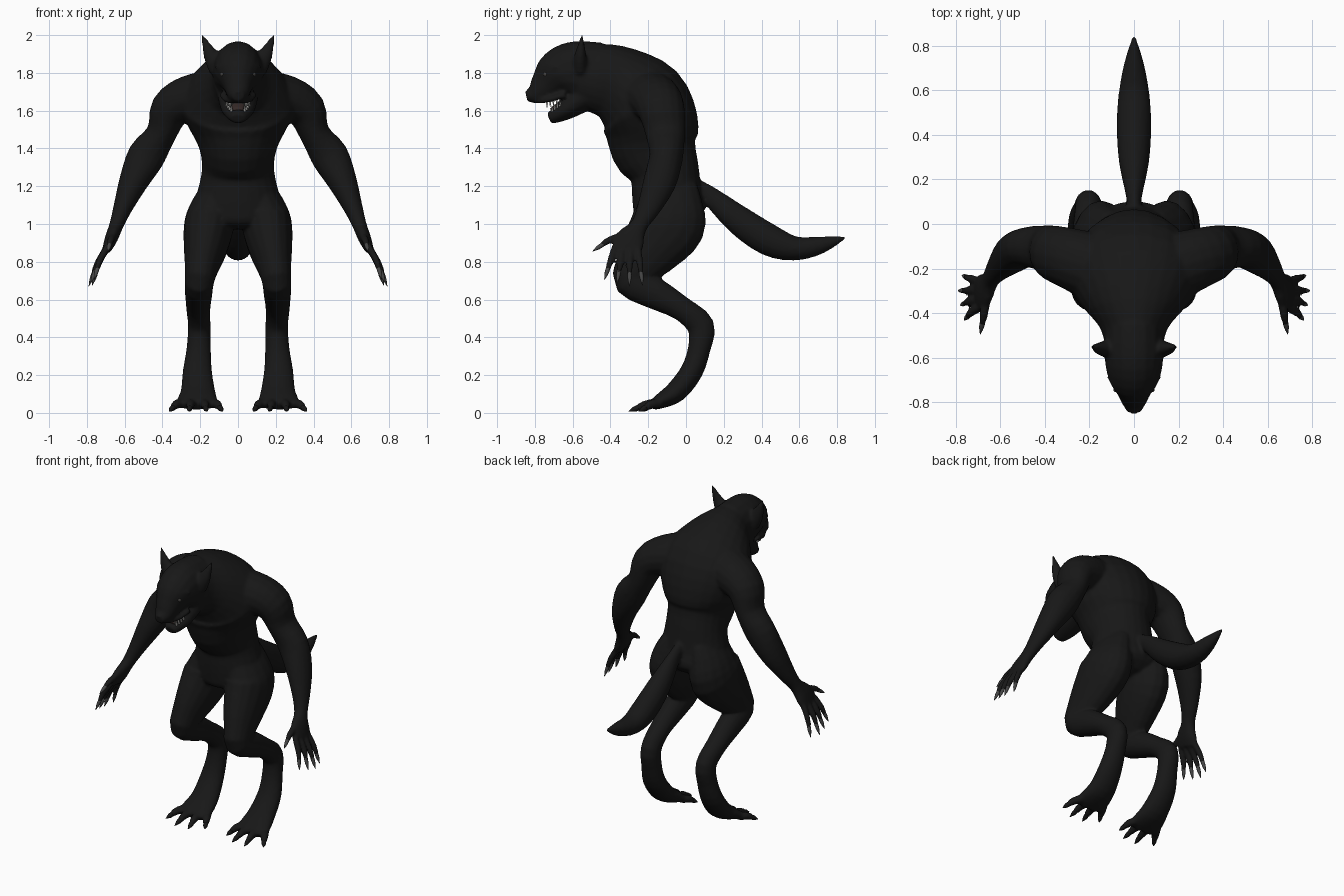
import bpy, bmesh, math
from mathutils import Vector

cube = bpy.data.objects.get("Cube")
if cube:
    bpy.data.objects.remove(cube)

X, Y = Vector((1, 0, 0)), Vector((0, 1, 0))


def material(name, rgb, rough=0.8):
    m = bpy.data.materials.new(name)
    m.use_nodes = True
    m.diffuse_color = (*rgb, 1)
    bsdf = m.node_tree.nodes["Principled BSDF"]
    bsdf.inputs["Base Color"].default_value = (*rgb, 1)
    bsdf.inputs["Roughness"].default_value = rough
    return m


fur = material("black fur", (0.0088, 0.0088, 0.0088))
claw_grey = material("claw grey", (0.06, 0.06, 0.06))
ivory = material("tooth ivory", (0.7, 0.69, 0.66))
flesh = material("dark mouth flesh", (0.035, 0.022, 0.02))
eye_grey = material("eye grey", (0.06, 0.056, 0.052))


def spline(rings, steps):
    """Catmull-Rom interpolation of ring tuples."""
    pts = [Vector(r) for r in rings]
    out = []
    for i in range(len(pts) - 1):
        a, b, c, d = pts[max(i - 1, 0)], pts[i], pts[i + 1], pts[min(i + 2, len(pts) - 1)]
        for s in range(steps):
            t = s / steps
            out.append(b + (c - a) * (t / 2) + (a * 2 - b * 5 + c * 4 - d) * (t * t / 2)
                       + (b * 3 - a - c * 3 + d) * (t ** 3 / 2))
    return out + [pts[-1]]


def loft(bm, rings, ref=X, sides=16, steps=3, mirror=False):
    """Tube of elliptical rings (x, y, z, half width along ref, other half width)."""
    for sign in ((1, -1) if mirror else (1,)):
        data = spline(rings, steps)
        centres = [Vector((r[0] * sign, r[1], r[2])) for r in data]
        loops = []
        for i, r in enumerate(data):
            tangent = (centres[min(i + 1, len(data) - 1)] - centres[max(i - 1, 0)]).normalized()
            u = (ref - tangent * ref.dot(tangent)).normalized()
            v = tangent.cross(u)
            loops.append([bm.verts.new(centres[i] + u * (max(r[3], .001) * math.cos(a))
                                       + v * (max(r[4], .001) * math.sin(a)))
                          for a in (math.tau * k / sides for k in range(sides))])
        for p, q in zip(loops, loops[1:]):
            for k in range(sides):
                n = (k + 1) % sides
                bm.faces.new((p[k], p[n], q[n], q[k]))
        bm.faces.new(loops[0][::-1])
        bm.faces.new(loops[-1])


def finish(bm, name, mat):
    bmesh.ops.recalc_face_normals(bm, faces=bm.faces)
    for f in bm.faces:
        f.smooth = True
    me = bpy.data.meshes.new(name)
    bm.to_mesh(me)
    bm.free()
    me.materials.append(mat)
    ob = bpy.data.objects.new(name, me)
    bpy.context.collection.objects.link(ob)
    return ob


body, hand_claws, foot_claws = bmesh.new(), bmesh.new(), bmesh.new()

# Torso and neck, from pelvis up and forward
loft(body, [(0, -.07, .99, .12, .1), (0, -.08, 1.04, .23, .185), (0, -.1, 1.14, .222, .185),
            (0, -.115, 1.28, .192, .185), (0, -.165, 1.4, .205, .23), (0, -.185, 1.53, .27, .25),
            (0, -.24, 1.65, .305, .248), (0, -.36, 1.74, .23, .206), (0, -.47, 1.77, .15, .185),
            (0, -.56, 1.78, .13, .165)], sides=24)

# Head, muzzle and lower jaw
loft(body, [(0, -.48, 1.79, .135, .175), (0, -.6, 1.81, .132, .158), (0, -.68, 1.79, .118, .13),
            (0, -.74, 1.737, .08, .092), (0, -.795, 1.69, .058, .058), (0, -.845, 1.675, .03, .026)])
loft(body, [(0, -.54, 1.68, .11, .085), (0, -.63, 1.612, .092, .06), (0, -.685, 1.577, .066, .042),
            (0, -.725, 1.558, .038, .03)])
# Upper lips, brow ridges and nose
loft(body, [(.085, -.64, 1.685, .016, .016), (.064, -.72, 1.66, .016, .016),
            (.035, -.78, 1.652, .014, .014), (.01, -.81, 1.655, .012, .012)], ref=Y, mirror=True)
loft(body, [(.02, -.755, 1.81, .013, .013), (.07, -.735, 1.83, .018, .016),
            (.11, -.68, 1.83, .014, .014)], ref=Y, mirror=True)
loft(body, [(0, -.81, 1.705, .03, .02), (0, -.845, 1.685, .025, .02)])

# Arms
loft(body, [(.13, -.21, 1.68, .16, .14), (.27, -.16, 1.655, .14, .127), (.36, -.13, 1.6, .125, .108),
            (.405, -.11, 1.48, .105, .08), (.485, -.105, 1.36, .09, .1), (.555, -.14, 1.22, .088, .077),
            (.612, -.2, 1.08, .062, .05), (.645, -.25, .99, .046, .038), (.672, -.295, .92, .08, .034),
            (.695, -.315, .865, .078, .024)], ref=Y, mirror=True)

# Legs with raised hocks
loft(body, [(.1, -.09, 1.2, .08, .15), (.13, -.085, 1.1, .115, .175), (.152, -.095, 1., .133, .198),
            (.172, -.18, .88, .117, .167), (.193, -.26, .77, .09, .124), (.205, -.29, .695, .078, .09),
            (.208, -.17, .635, .073, .085), (.21, -.02, .55, .064, .065), (.205, .078, .46, .06, .073),
            (.208, .07, .34, .065, .06), (.215, .03, .22, .078, .06), (.212, -.05, .115, .092, .058),
            (.215, -.13, .065, .11, .042), (.215, -.18, .04, .115, .026)], mirror=True)

# Tail
loft(body, [(0, .03, 1.21, .03, .04), (0, .12, 1.155, .035, .05), (0, .28, 1.02, .068, .078),
            (0, .44, .915, .078, .085), (0, .58, .87, .07, .064), (0, .72, .89, .045, .045),
            (0, .845, .93, .006, .008)])

# Ears
loft(body, [(.1, -.56, 1.82, .055, .04), (.135, -.56, 1.88, .045, .034), (.165, -.555, 1.94, .026, .02),
            (.19, -.55, 2.005, .005, .005)], mirror=True)


def digit(claws, base, tip, r, lift):
    """Finger or toe in fur, ending in a pointed claw."""
    base, tip = Vector(base), Vector(tip)
    knuckle = base.lerp(tip, .4) + Vector(lift)
    end = base.lerp(tip, .72) + Vector(lift) * .5
    loft(body, [(*base, r, r), (*knuckle, r, r), (*end, r * .7, r * .7)], sides=10, mirror=True)
    loft(claws, [(*knuckle.lerp(end, .7), r * .6, r * .6), (*end.lerp(tip, .3), r * .55, r * .55),
                 (*tip, .001, .001)], sides=8, mirror=True)


# Fingers and thumb
for base_y, tip in ((-.375, (.762, -.432, .705)), (-.335, (.78, -.365, .685)),
                    (-.295, (.79, -.3, .67)), (-.255, (.772, -.23, .675))):
    digit(hand_claws, (.69, base_y, .88), tip, .019, (.012, 0, 0))
digit(hand_claws, (.66, -.32, .94), (.69, -.495, .855), .02, (0, -.01, .012))

# Toes
for base_x, tip_x, tip_y in ((.13, .08, -.24), (.185, .165, -.3), (.245, .26, -.305), (.3, .365, -.25)):
    digit(foot_claws, (base_x, -.14, .05), (tip_x, tip_y, .008), .025, (0, 0, .012))

# Fuse the body into one skin
skin = finish(body, "body", fur)
remesh = skin.modifiers.new("fuse", "REMESH")
remesh.mode = "VOXEL"
remesh.voxel_size = .01
remesh.use_smooth_shade = True
soften = skin.modifiers.new("soften", "SMOOTH")
soften.factor = .5
soften.iterations = 5
finish(hand_claws, "hand_claws", claw_grey)
finish(foot_claws, "foot_claws", fur)

# Teeth: upper row points down, lower row points up
teeth = bmesh.new()
for k in range(4):
    x, y, z = .062 - .006 * k, -.685 - .017 * k, 1.665 - .005 * k
    loft(teeth, [(x, y, z, .008, .008), (x * .92, y, z - .036, .001, .001)],
         sides=6, steps=1, mirror=True)
    x, y, z = .06 - .008 * k, -.665 - .014 * k, 1.622 - .009 * k
    loft(teeth, [(x, y, z, .008, .008), (x * .95, y - .003, z + .032, .001, .001)],
         sides=6, steps=1, mirror=True)
finish(teeth, "teeth", ivory)

# Tongue
tongue = bmesh.new()
loft(tongue, [(0, -.6, 1.665, .045, .015), (0, -.66, 1.637, .042, .014), (0, -.715, 1.603, .026, .01)])
finish(tongue, "tongue", flesh)

# Eyes
eyes = bmesh.new()
for side in (1, -1):
    ball = bmesh.ops.create_uvsphere(eyes, u_segments=12, v_segments=8, radius=.013)
    bmesh.ops.translate(eyes, verts=ball["verts"], vec=(.08 * side, -.742, 1.793))
finish(eyes, "eyes", eye_grey)
